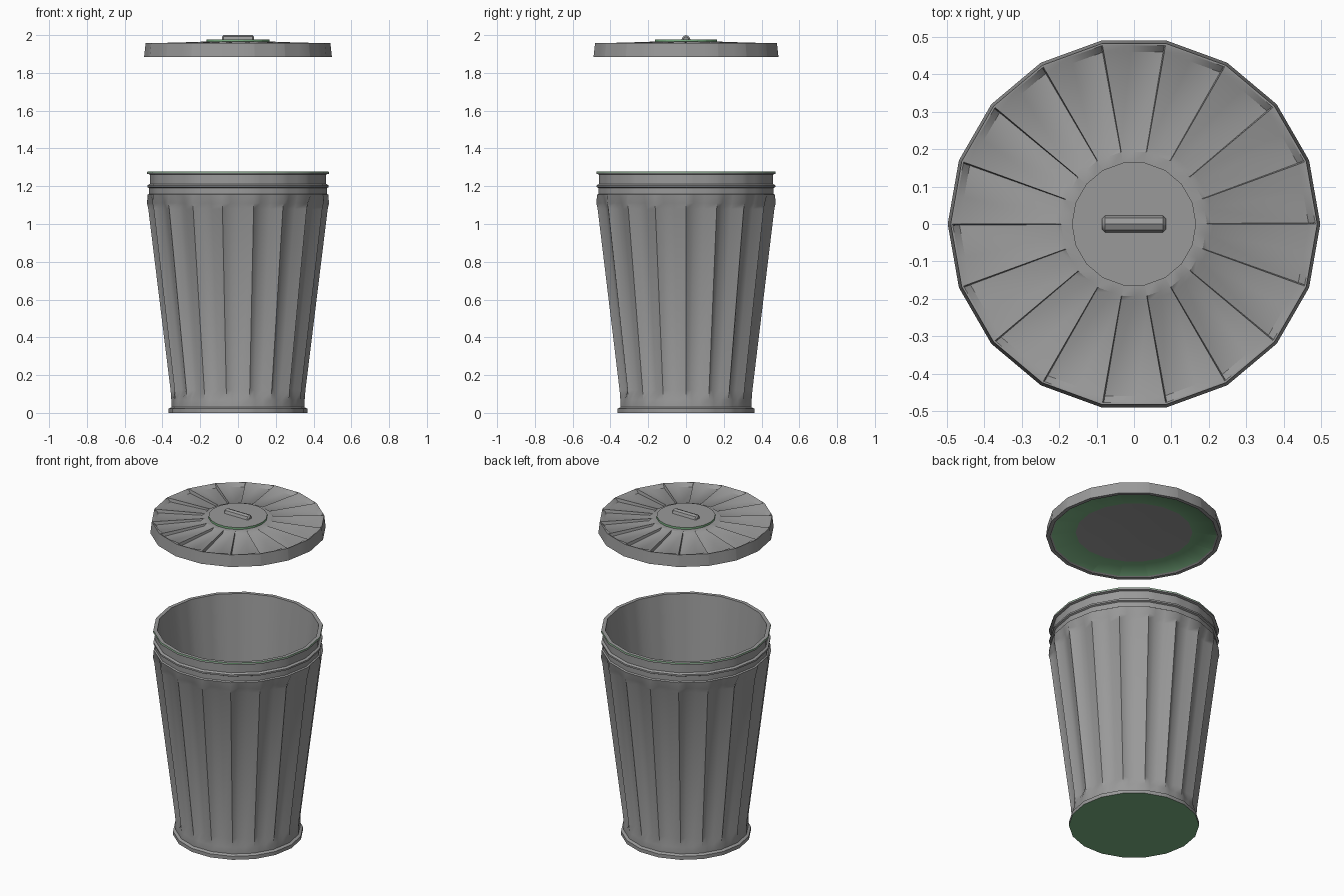
import bpy, bmesh, math

if "Cube" in bpy.data.objects:
    bpy.data.objects.remove(bpy.data.objects["Cube"])

SIDES = 18
STEP = 360 / SIDES
# per side: (angle inside the side, pleat depth factor) -> valley, hollow, ridge
CAN_PLEAT = [(5.0, 1.0), (12.0, 0.75), (STEP, 0.0)]
LID_PLEAT = [(0.4, 1.0), (11.0, 0.75), (STEP, 0.0)]

green = bpy.data.materials.new("green")
green.diffuse_color = (0.2, 0.45, 0.23, 1)
green.use_nodes = True
green.node_tree.nodes["Principled BSDF"].inputs["Base Color"].default_value = green.diffuse_color
grey = bpy.data.materials.new("grey")
grey.diffuse_color = (0.32, 0.32, 0.32, 1)
grey.use_nodes = True
grey.node_tree.nodes["Principled BSDF"].inputs["Base Color"].default_value = grey.diffuse_color


def smooth(ob, angle):
    bpy.ops.object.select_all(action='DESELECT')
    ob.select_set(True)
    bpy.context.view_layer.objects.active = ob
    bpy.ops.object.shade_smooth_by_angle(angle=math.radians(angle))


def pleated_lathe(name, profile, pleat, angle, green_segments=(), green_base=False):
    """Spin rows of (r, z, radial pleat depth, vertical pleat depth) as an 18-gon."""
    bm = bmesh.new()
    rings = []
    for r, z, dr, dz in profile:
        ring = []
        for s in range(SIDES):
            for off, w in pleat:
                flat = math.cos(math.radians(STEP / 2)) / math.cos(math.radians(off - STEP / 2))
                rad = r * flat - dr * w
                a = math.radians(s * STEP + off)
                ring.append(bm.verts.new((rad * math.cos(a), rad * math.sin(a), z - dz * w)))
        rings.append(ring)
    for i, (lo, hi) in enumerate(zip(rings, rings[1:])):
        for k in range(len(lo)):
            j = (k + 1) % len(lo)
            f = bm.faces.new((lo[k], lo[j], hi[j], hi[k]))
            f.material_index = int(i in green_segments)
    base = bm.faces.new(rings[0][::-1])
    base.material_index = int(green_base)
    bm.faces.new(rings[-1])
    bmesh.ops.recalc_face_normals(bm, faces=bm.faces)
    me = bpy.data.meshes.new(name)
    bm.to_mesh(me)
    bm.free()
    me.materials.append(grey)
    me.materials.append(green)
    ob = bpy.data.objects.new(name, me)
    bpy.context.collection.objects.link(ob)
    smooth(ob, angle)
    return ob


# Can: base rim, pleated wall, two beads, rim, then the inner wall down to the floor
pleated_lathe("can_body", [
    (0.368, 0.0, 0, 0), (0.368, 0.022, 0, 0), (0.353, 0.03, 0, 0),
    (0.353, 0.07, 0, 0), (0.357, 0.12, 0.024, 0),
    (0.475, 1.08, 0.028, 0), (0.482, 1.11, 0.022, 0), (0.478, 1.155, 0, 0),
    (0.470, 1.16, 0, 0), (0.470, 1.19, 0, 0),
    (0.480, 1.195, 0, 0), (0.480, 1.205, 0, 0), (0.467, 1.212, 0, 0),
    (0.467, 1.262, 0, 0), (0.481, 1.266, 0, 0), (0.481, 1.273, 0, 0),
    (0.480, 1.278, 0, 0), (0.458, 1.278, 0, 0), (0.315, 0.03, 0, 0),
], CAN_PLEAT, 50, green_segments={15}, green_base=True)

# Lid: underside, rim skirt, pleated top, hub and raised centre disc
pleated_lathe("lid", [
    (0.33, 1.91, 0, 0), (0.467, 1.892, 0, 0), (0.475, 1.885, 0, 0),
    (0.497, 1.885, 0, 0), (0.489, 1.957, 0, 0),
    (0.484, 1.957, 0, 0), (0.466, 1.957, 0, 0.02),
    (0.21, 1.964, 0, 0.012), (0.195, 1.965, 0, 0),
    (0.166, 1.965, 0, 0), (0.166, 1.977, 0, 0),
], LID_PLEAT, 35, green_segments={0, 9})

# Handle: short eight-sided bar with bevelled ends, half sunk in the disc
bpy.ops.mesh.primitive_cylinder_add(vertices=8, radius=0.023, depth=0.17)
handle = bpy.context.object
handle.name = "lid_handle"
handle.rotation_euler = (0, math.radians(90), 0)
handle.location = (0, 0, 1.977)
handle.data.materials.append(grey)
bev = handle.modifiers.new("end_bevel", 'BEVEL')
bev.width = 0.008
bev.segments = 1
bev.limit_method = 'ANGLE'
bev.angle_limit = math.radians(60)
smooth(handle, 30)
